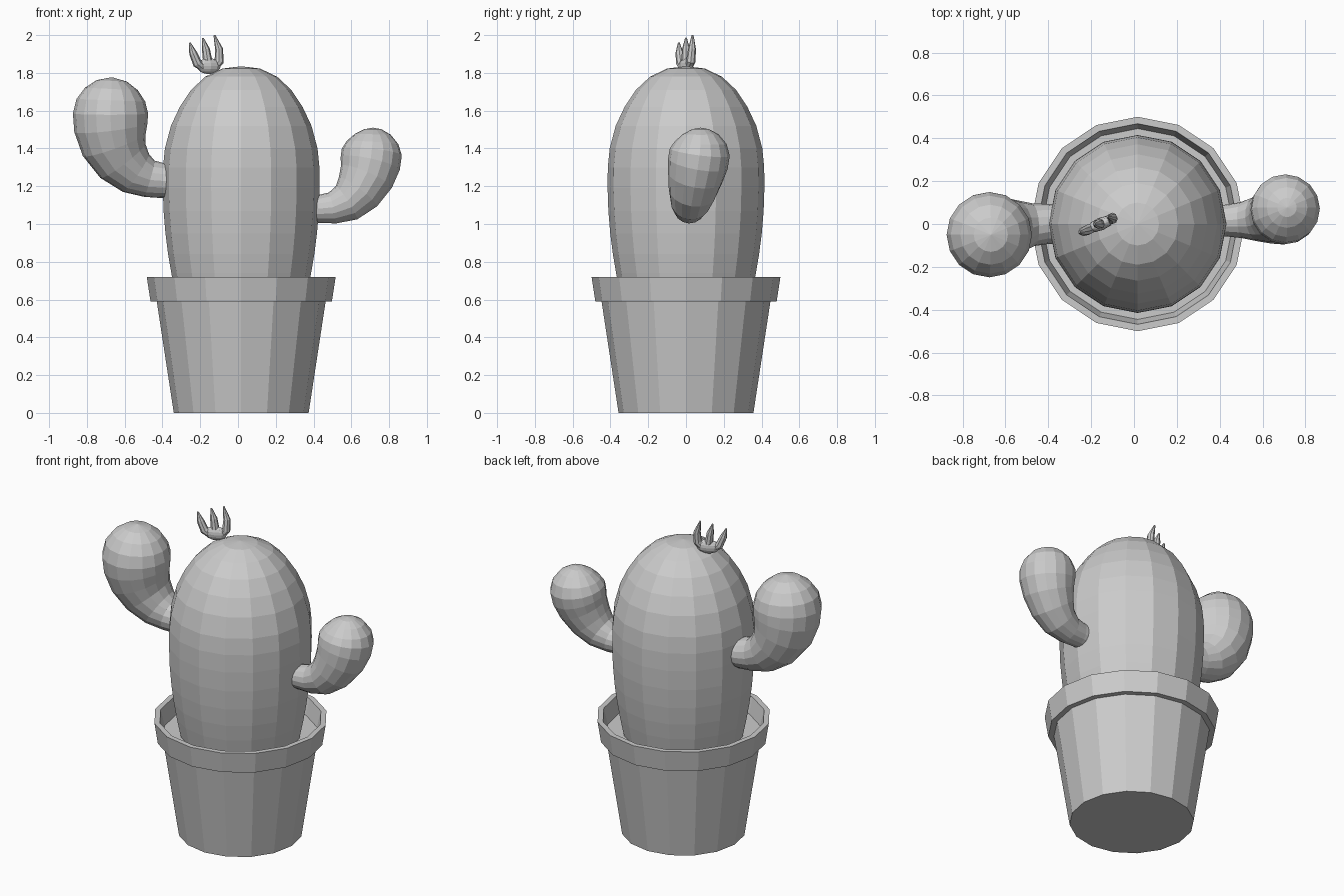
import bpy
import bmesh
from math import cos, sin, tau
from mathutils import Vector

cube = bpy.data.objects.get("Cube")
if cube:
    bpy.data.objects.remove(cube, do_unlink=True)

UP = Vector((0, 0, 1))
CENTRE_X = 0.017


def skin_rings(name, rings, sides):
    """Join (centre, radius, axis) rings into a closed flat-faced surface."""
    bm = bmesh.new()
    loops = []
    for centre, radius, axis in rings:
        turn = UP.rotation_difference(axis)
        if radius == 0:
            loops.append([bm.verts.new(centre)] * sides)
            continue
        angles = [tau * i / sides for i in range(sides)]
        loops.append([bm.verts.new(centre + turn @ Vector((radius * cos(a), radius * sin(a), 0)))
                      for a in angles])
    for low, high in zip(loops, loops[1:]):
        for i in range(sides):
            j = (i + 1) % sides
            corners = dict.fromkeys((low[i], low[j], high[j], high[i]))
            bm.faces.new(list(corners))
    for loop in (loops[0], loops[-1]):
        if loop[0] is not loop[1]:
            bm.faces.new(loop)
    bmesh.ops.recalc_face_normals(bm, faces=bm.faces)
    mesh = bpy.data.meshes.new(name)
    bm.to_mesh(mesh)
    bm.free()
    obj = bpy.data.objects.new(name, mesh)
    bpy.context.collection.objects.link(obj)
    return obj


def lathe(name, profile, sides=16):
    """Turn a (radius, height) profile about the upright axis."""
    return skin_rings(name, [(Vector((CENTRE_X, 0, z)), r, UP) for r, z in profile], sides)


def tube(name, stations, sides=16):
    """Sweep a circle along (x, y, z, radius) stations."""
    points = [Vector(s[:3]) for s in stations]
    rings = []
    for i, s in enumerate(stations):
        ahead = points[min(i + 1, len(points) - 1)]
        behind = points[max(i - 1, 0)]
        rings.append((points[i], s[3], (ahead - behind).normalized()))
    return skin_rings(name, rings, sides)


# Pot with overhanging rim, filled with soil
lathe("pot", [(0.357, 0), (0.447, 0.59), (0.48, 0.59), (0.5, 0.72),
              (0.468, 0.72), (0.445, 0.62)])

# Domed cactus trunk
lathe("cactus_body", [(0.33, 0.55), (0.35, 0.64), (0.37, 0.74), (0.387, 0.84),
                      (0.401, 0.95), (0.411, 1.07), (0.415, 1.19), (0.414, 1.3),
                      (0.404, 1.4), (0.372, 1.52), (0.325, 1.62), (0.265, 1.71),
                      (0.19, 1.78), (0.1, 1.823), (0, 1.835)])

# Two upturned arms, swelling toward their rounded tips
tube("right_arm", [(-0.3, 0, 1.23, 0.09), (-0.4, 0, 1.23, 0.093),
                   (-0.47, -0.003, 1.24, 0.1), (-0.54, -0.01, 1.27, 0.122),
                   (-0.61, -0.022, 1.335, 0.15), (-0.655, -0.035, 1.42, 0.177),
                   (-0.673, -0.045, 1.51, 0.195), (-0.675, -0.05, 1.585, 0.199),
                   (-0.673, -0.05, 1.655, 0.182), (-0.67, -0.05, 1.715, 0.14),
                   (-0.668, -0.05, 1.758, 0.08), (-0.667, -0.05, 1.777, 0)])
tube("left_arm", [(0.34, 0.015, 1.08, 0.072), (0.43, 0.016, 1.08, 0.074),
                  (0.5, 0.018, 1.085, 0.084), (0.575, 0.023, 1.113, 0.105),
                  (0.635, 0.034, 1.17, 0.127), (0.68, 0.05, 1.25, 0.147),
                  (0.7, 0.063, 1.32, 0.16), (0.708, 0.073, 1.38, 0.16),
                  (0.712, 0.077, 1.43, 0.138), (0.714, 0.077, 1.475, 0.095),
                  (0.714, 0.077, 1.502, 0.045), (0.714, 0.077, 1.51, 0)])

# Small flower: flattened cup and three pointed petals
bpy.ops.mesh.primitive_uv_sphere_add(segments=10, ring_count=8, radius=1,
                                     location=(-0.155, 0, 1.836), rotation=(0, 0, 0.4))
cup = bpy.context.object
cup.name = "flower_cup"
cup.scale = (0.068, 0.03, 0.042)

petals = {
    "right_petal": [(-0.17, -0.01, 1.815), (-0.215, -0.027, 1.85),
                    (-0.238, -0.035, 1.905), (-0.256, -0.038, 1.96)],
    "middle_petal": [(-0.157, 0, 1.815), (-0.16, 0, 1.86),
                     (-0.17, 0, 1.925), (-0.187, 0, 1.985)],
    "left_petal": [(-0.135, 0.01, 1.815), (-0.1, 0.025, 1.86),
                   (-0.1, 0.032, 1.925), (-0.125, 0.035, 2.0)],
}
for name, path in petals.items():
    widths = (0.018, 0.025, 0.021, 0.005)
    tube(name, [(*p, w) for p, w in zip(path, widths)], sides=8)
